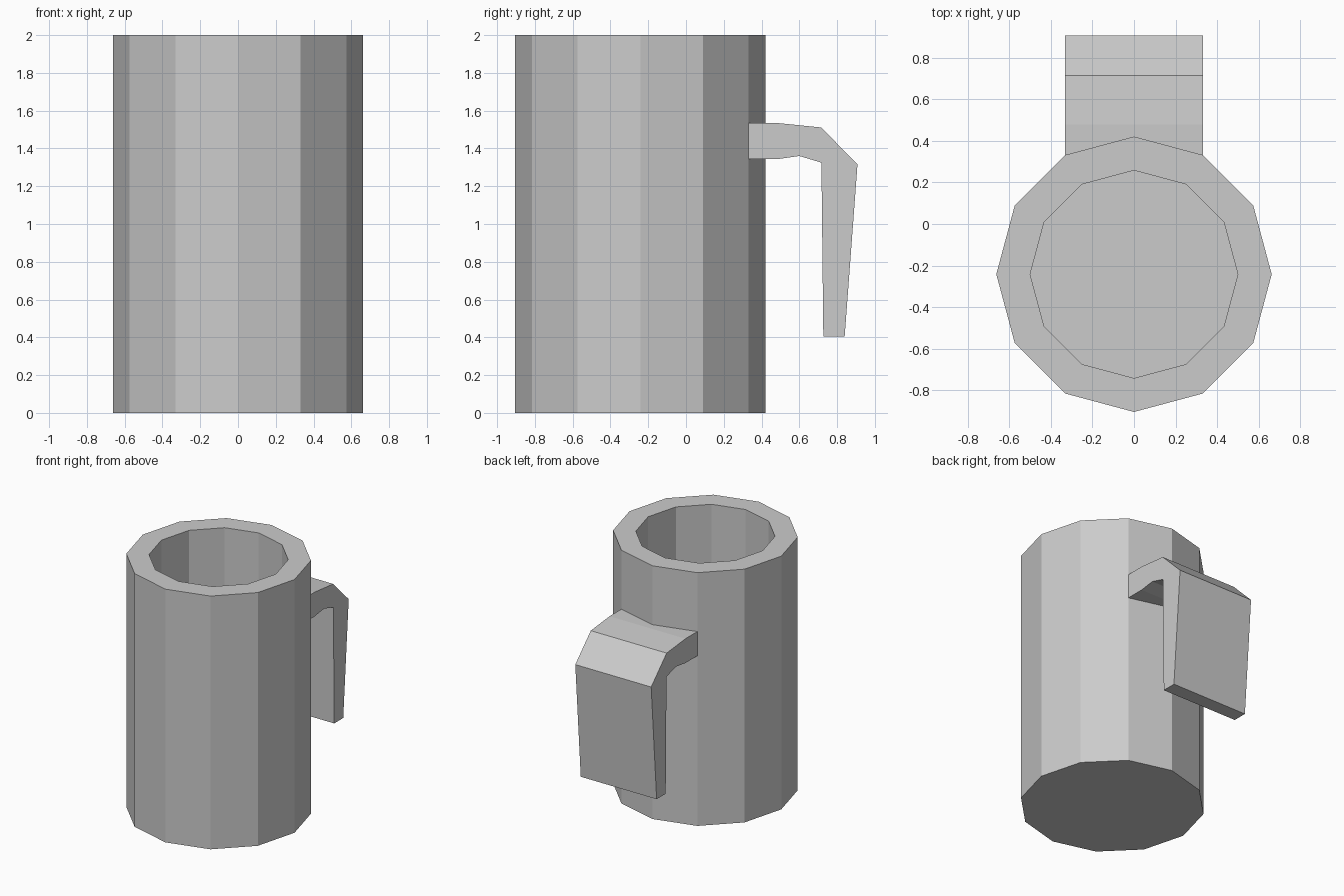
import bpy, bmesh
from math import sin, cos, pi

if "Cube" in bpy.data.objects:
    bpy.data.objects.remove(bpy.data.objects["Cube"])

CENTRE_Y, OUTER, INNER, HEIGHT, FLOOR = -0.242, 0.663, 0.5, 2.0, 0.16
SIDES = 12


def make_object(name, bm):
    bmesh.ops.recalc_face_normals(bm, faces=bm.faces)
    mesh = bpy.data.meshes.new(name)
    bm.to_mesh(mesh)
    bm.free()
    obj = bpy.data.objects.new(name, mesh)
    bpy.context.collection.objects.link(obj)
    return obj


def ring(bm, radius, z):
    return [bm.verts.new((radius * sin(2 * pi * i / SIDES),
                          CENTRE_Y + radius * cos(2 * pi * i / SIDES), z))
            for i in range(SIDES)]


# Mug body: outer wall, flat rim, inner wall, closed floor and base
bm = bmesh.new()
rings = [ring(bm, r, z) for r, z in
         ((OUTER, 0), (OUTER, HEIGHT), (INNER, HEIGHT), (INNER, FLOOR))]
for a, b in zip(rings, rings[1:]):
    for i in range(SIDES):
        j = (i + 1) % SIDES
        bm.faces.new((a[i], a[j], b[j], b[i]))
bm.faces.new(rings[0])
bm.faces.new(rings[-1])
make_object("mug_body", bm)

# Handle: hooked side profile (y, z), as wide as the two back wall panels
profile = [(0.332, 1.535), (0.48, 1.535), (0.715, 1.511), (0.908, 1.317),
           (0.84, 0.405), (0.727, 0.405), (0.717, 1.325), (0.6, 1.36),
           (0.48, 1.343), (0.332, 1.343)]
half_width = OUTER * sin(pi / 6)
bm = bmesh.new()
side = bm.faces.new([bm.verts.new((-half_width, y, z)) for y, z in profile])
result = bmesh.ops.extrude_face_region(bm, geom=[side], use_keep_orig=True)
moved = [g for g in result["geom"] if isinstance(g, bmesh.types.BMVert)]
bmesh.ops.translate(bm, verts=moved, vec=(2 * half_width, 0, 0))
make_object("handle", bm)
